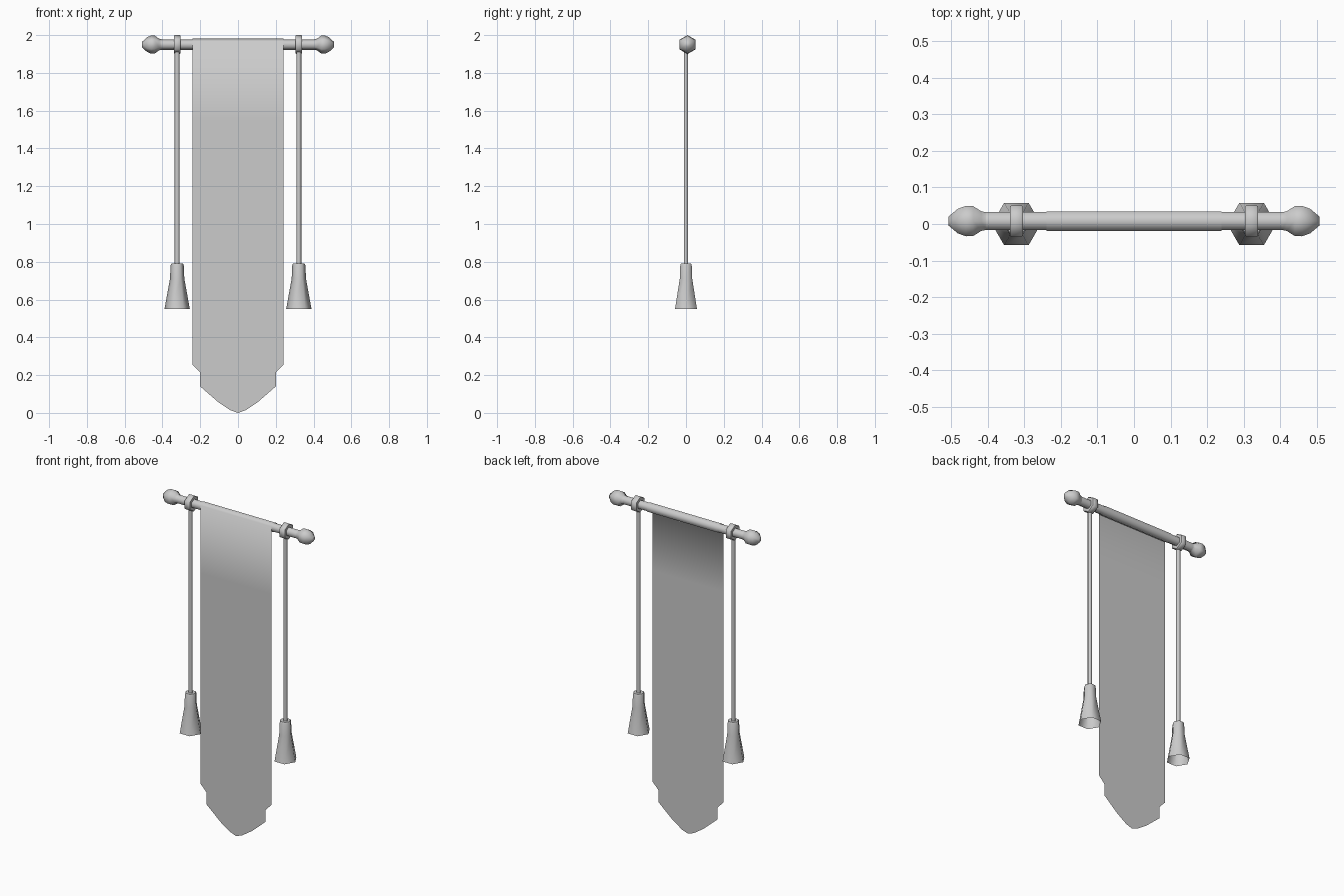
import bpy, bmesh, math
from mathutils import Vector

cube = bpy.data.objects.get("Cube")
if cube:
    bpy.data.objects.remove(cube, do_unlink=True)

grey = bpy.data.materials.new("plain_grey")
grey.use_nodes = True
grey.diffuse_color = (0.6, 0.6, 0.6, 1)
grey.node_tree.nodes["Principled BSDF"].inputs["Base Color"].default_value = (0.6, 0.6, 0.6, 1)

POLE = Vector((0, 0.008, 1.95))
SIDES = 6


def finish(name, bm, angle):
    mesh = bpy.data.meshes.new(name)
    bm.to_mesh(mesh)
    bm.free()
    mesh.materials.append(grey)
    obj = bpy.data.objects.new(name, mesh)
    bpy.context.collection.objects.link(obj)
    bpy.ops.object.select_all(action='DESELECT')
    obj.select_set(True)
    bpy.context.view_layer.objects.active = obj
    bpy.ops.object.shade_smooth_by_angle(angle=math.radians(angle))
    return obj


def lathe(name, profile, axis, origin, caps=(True, True), loop=False, angle=62):
    """Six-sided turned part from (position along axis, radius) pairs."""
    bm = bmesh.new()
    rings = []
    for t, r in profile:
        ring = []
        for i in range(SIDES):
            a = math.tau * i / SIDES
            c, s = r * math.cos(a), r * math.sin(a)
            offset = Vector((t, s, c)) if axis == 'X' else Vector((c, s, t))
            ring.append(bm.verts.new(Vector(origin) + offset))
        rings.append(ring)
    pairs = list(zip(rings, rings[1:]))
    if loop:
        pairs.append((rings[-1], rings[0]))
    for a, b in pairs:
        for i in range(SIDES):
            j = (i + 1) % SIDES
            bm.faces.new((a[i], a[j], b[j], b[i]))
    if not loop:
        for ring, cap in zip((rings[0], rings[-1]), caps):
            if cap:
                bm.faces.new(ring)
    bmesh.ops.recalc_face_normals(bm, faces=bm.faces)
    return finish(name, bm, angle)


# Horizontal pole
lathe("pole", [(-0.42, 0.028), (0.42, 0.028)], 'X', POLE)

for side, s in (("left", 1), ("right", -1)):
    # Bulb-shaped pole end
    finial = [(0.405, 0.028), (0.418, 0.031), (0.44, 0.047), (0.46, 0.048),
              (0.482, 0.039), (0.508, 0.014)]
    lathe(side + "_finial", [(s * t, r) for t, r in finial], 'X', POLE)

    # Ring around the pole
    ring = [(-0.018, 0.028), (-0.018, 0.046), (-0.013, 0.05),
            (0.013, 0.05), (0.018, 0.046), (0.018, 0.028)]
    x = s * 0.322
    lathe(side + "_ring", ring, 'X', (x, POLE.y, POLE.z), loop=True, angle=50)

    # Hanging cord
    lathe(side + "_cord", [(0.78, 0.013), (1.91, 0.013)], 'Z', (x, 0, 0))

    # Flared tassel, open underneath
    tassel = [(0.55, 0.067), (0.71, 0.038), (0.78, 0.035), (0.79, 0.031)]
    lathe(side + "_tassel", tassel, 'Z', (x, 0, 0), caps=(False, True))

# Banner cloth: wraps over the pole, then hangs down the front as a thin sheet
path = []
for deg in range(-150, 151, 60):
    a = math.radians(deg)
    path.append((POLE.y + 0.031 * math.cos(a), POLE.z + 0.031 * math.sin(a)))
front_y = path[-1][0]
path.append((front_y, 1.55))

# Lower hem, one (x, z) pair of ends for each strip on one half
half = [((0, 0.0), (0.04, 0.014)), ((0.04, 0.014), (0.106, 0.058)),
        ((0.106, 0.058), (0.2, 0.14)), ((0.2, 0.213), (0.24, 0.255))]
strips = half + [((-b[0], b[1]), (-a[0], a[1])) for a, b in half]

bm = bmesh.new()
for (xa, za), (xb, zb) in strips:
    left = path + [(front_y, za)]
    right = path + [(front_y, zb)]
    va = [bm.verts.new((xa, y, z)) for y, z in left]
    vb = [bm.verts.new((xb, y, z)) for y, z in right]
    for i in range(len(va) - 1):
        bm.faces.new((va[i], va[i + 1], vb[i + 1], vb[i]))
bmesh.ops.remove_doubles(bm, verts=bm.verts, dist=0.0005)
bm.normal_update()
# Keep the hanging face pointing to the front
lowest = min(bm.faces, key=lambda f: f.calc_center_median().z)
if lowest.normal.y > 0:
    bmesh.ops.reverse_faces(bm, faces=bm.faces)
finish("banner_cloth", bm, 80)
